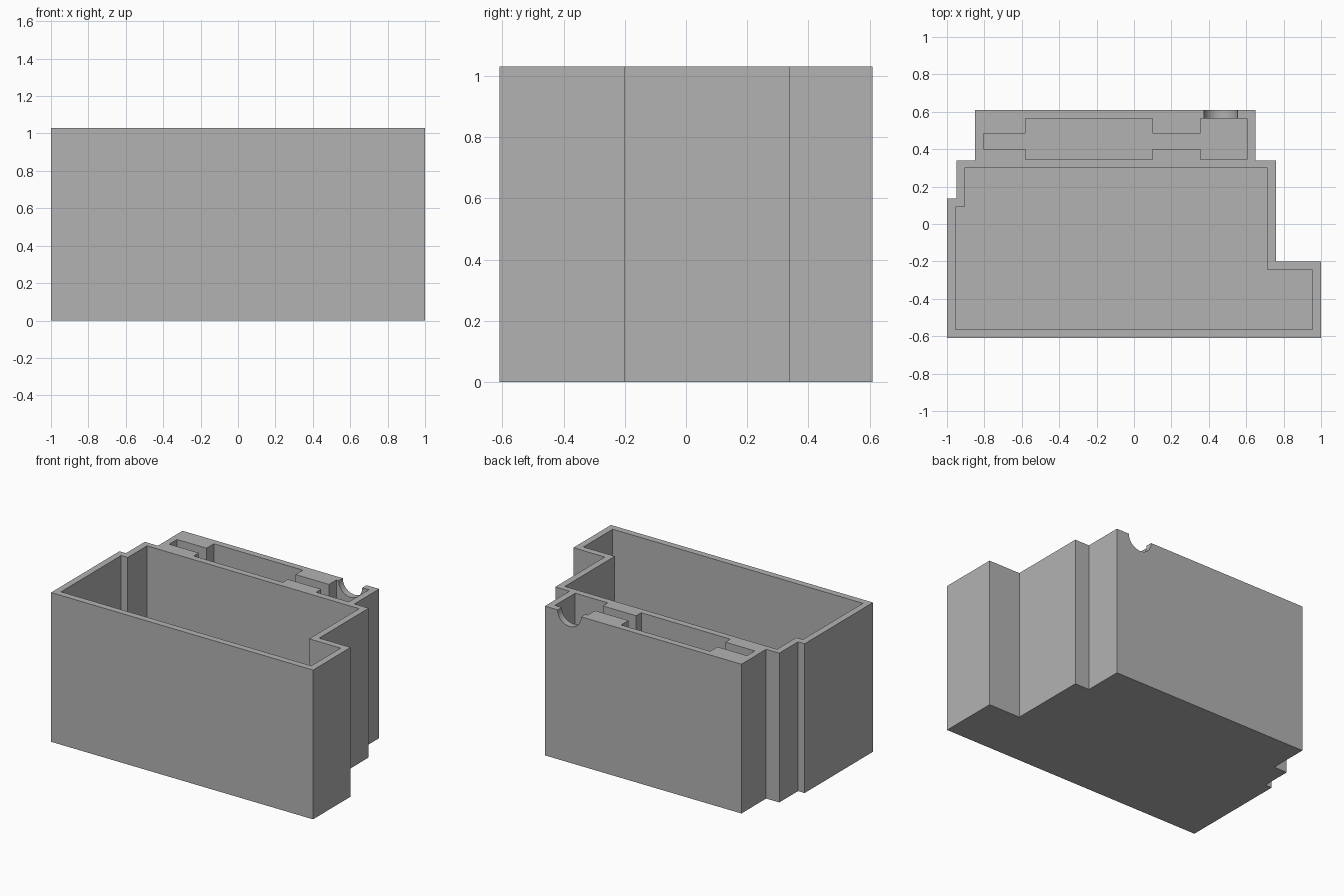
import bpy
import bmesh
from math import pi, cos, sin, radians

default = bpy.data.objects.get("Cube")
if default:
    bpy.data.objects.remove(default, do_unlink=True)

HEIGHT = 1.03
WALL = 0.045
BACK = 0.61

grey = bpy.data.materials.new("plain_grey")
grey.use_nodes = True
colour = (0.45, 0.45, 0.45, 1)
grey.diffuse_color = colour
grey.node_tree.nodes["Principled BSDF"].inputs["Base Color"].default_value = colour


def prism(name, points, offset):
    """Extrude a closed 3D outline along an offset vector."""
    bm = bmesh.new()
    face = bm.faces.new([bm.verts.new(p) for p in points])
    extruded = bmesh.ops.extrude_face_region(bm, geom=[face])["geom"]
    verts = [g for g in extruded if isinstance(g, bmesh.types.BMVert)]
    bmesh.ops.translate(bm, verts=verts, vec=offset)
    bmesh.ops.recalc_face_normals(bm, faces=bm.faces)
    mesh = bpy.data.meshes.new(name)
    bm.to_mesh(mesh)
    bm.free()
    mesh.materials.append(grey)
    obj = bpy.data.objects.new(name, mesh)
    bpy.context.collection.objects.link(obj)
    return obj


def upright(name, outline, bottom, top):
    return prism(name, [(x, y, bottom) for x, y in outline], (0, 0, top - bottom))


def cut(target, cutter):
    cutter.hide_render = True
    mod = target.modifiers.new(cutter.name, "BOOLEAN")
    mod.operation = "DIFFERENCE"
    mod.solver = "EXACT"
    mod.object = cutter
    bpy.context.view_layer.objects.active = target
    bpy.ops.object.modifier_apply(modifier=mod.name)
    bpy.data.objects.remove(cutter, do_unlink=True)


# Solid stepped body
body = upright("stepped_box", [
    (-1, -BACK), (1, -BACK), (1, -0.2), (0.76, -0.2), (0.76, 0.34),
    (0.65, 0.34), (0.65, BACK), (-0.85, BACK), (-0.85, 0.34),
    (-0.95, 0.34), (-0.95, 0.135), (-1, 0.135)], 0, HEIGHT)

# Large main compartment
main_pocket = upright("main_pocket", [
    (-0.955, -0.565), (0.955, -0.565), (0.955, -0.245), (0.715, -0.245),
    (0.715, 0.3), (-0.905, 0.3), (-0.905, 0.09), (-0.955, 0.09)],
    WALL, HEIGHT + 0.1)

# Rear compartment with two narrow necks
rear_pocket = upright("rear_pocket", [
    (-0.805, 0.4), (-0.58, 0.4), (-0.58, 0.345), (0.1, 0.345),
    (0.1, 0.4), (0.355, 0.4), (0.355, 0.345), (0.605, 0.345),
    (0.605, 0.565), (0.355, 0.565), (0.355, 0.485), (0.1, 0.485),
    (0.1, 0.565), (-0.58, 0.565), (-0.58, 0.485), (-0.805, 0.485)],
    WALL, HEIGHT + 0.1)

# Round notch through the rear wall
steps = 48
notch = prism("rear_notch", [
    (0.463 + 0.09 * cos(2 * pi * i / steps), 0.5,
     HEIGHT + 0.09 * sin(2 * pi * i / steps)) for i in range(steps)],
    (0, 0.2, 0))

for cutter in (main_pocket, rear_pocket, notch):
    cut(body, cutter)

bpy.ops.object.select_all(action="DESELECT")
body.select_set(True)
bpy.context.view_layer.objects.active = body
bpy.ops.object.shade_smooth_by_angle(angle=radians(30))
